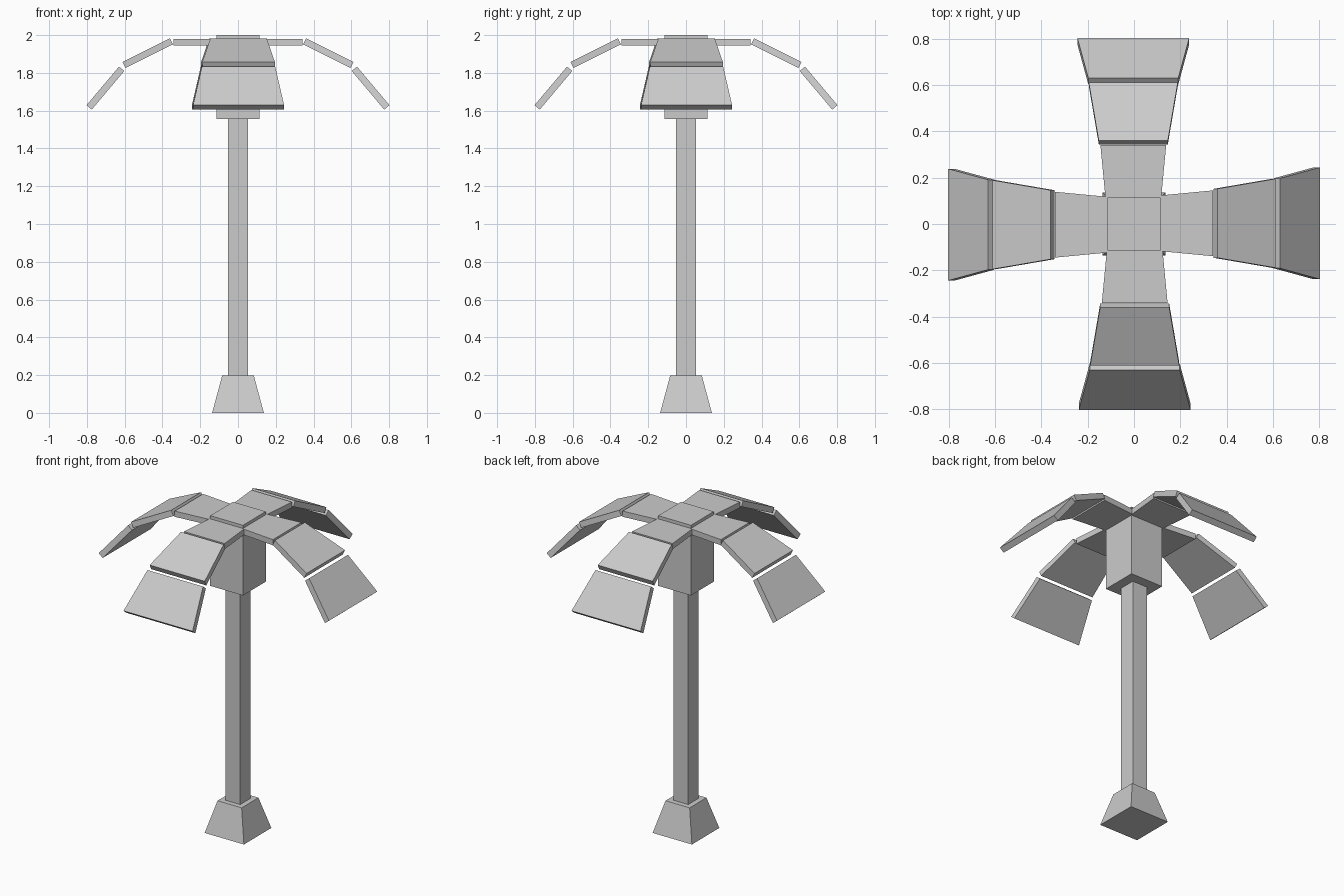
import bpy, bmesh
from math import radians
from mathutils import Matrix

if "Cube" in bpy.data.objects:
    bpy.data.objects.remove(bpy.data.objects["Cube"])


def make_object(name, bm):
    bmesh.ops.recalc_face_normals(bm, faces=bm.faces)
    mesh = bpy.data.meshes.new(name)
    bm.to_mesh(mesh)
    bm.free()
    obj = bpy.data.objects.new(name, mesh)
    bpy.context.collection.objects.link(obj)
    return obj


def tapered_block(name, z0, z1, half0, half1):
    """Square block with its own half-width at bottom and top."""
    bm = bmesh.new()
    bmesh.ops.create_cube(bm, size=2)
    for v in bm.verts:
        half = half1 if v.co.z > 0 else half0
        v.co = (v.co.x * half, v.co.y * half, z1 if v.co.z > 0 else z0)
    return make_object(name, bm)


def leaf_segment(name, profile, half_in, half_out, angle):
    """Slab from a radial profile: top in, top out, bottom out, bottom in."""
    bm = bmesh.new()
    halves = (half_in, half_out, half_out, half_in)
    sides = []
    for s in (-1, 1):
        sides.append([bm.verts.new((r, s * h + 0.003, z))
                      for (r, z), h in zip(profile, halves)])
    a, b = sides
    bm.faces.new(a)
    bm.faces.new(b[::-1])
    for i in range(4):
        j = (i + 1) % 4
        bm.faces.new((a[i], b[i], b[j], a[j]))
    bmesh.ops.transform(bm, matrix=Matrix.Rotation(angle, 4, 'Z'), verts=bm.verts)
    return make_object(name, bm)


# Base, trunk and crown block
tapered_block("base", 0.0, 0.197, 0.137, 0.084)
tapered_block("trunk", 0.19, 1.57, 0.052, 0.052)
tapered_block("crown", 1.557, 2.0, 0.114, 0.114)

# Four drooping fronds of three widening slabs each
segments = {
    "inner": ([(0.11, 1.98), (0.341, 1.98), (0.341, 1.944), (0.11, 1.944)], 0.120, 0.142),
    "middle": ([(0.360, 1.983), (0.611, 1.858), (0.595, 1.826), (0.344, 1.951)], 0.149, 0.192),
    "outer": ([(0.630, 1.833), (0.802, 1.629), (0.774, 1.606), (0.602, 1.810)], 0.194, 0.241),
}
for k, side in enumerate(("right", "back", "left", "front")):
    for part, (profile, h_in, h_out) in segments.items():
        leaf_segment(f"{side}_leaf_{part}", profile, h_in, h_out, radians(90 * k))
